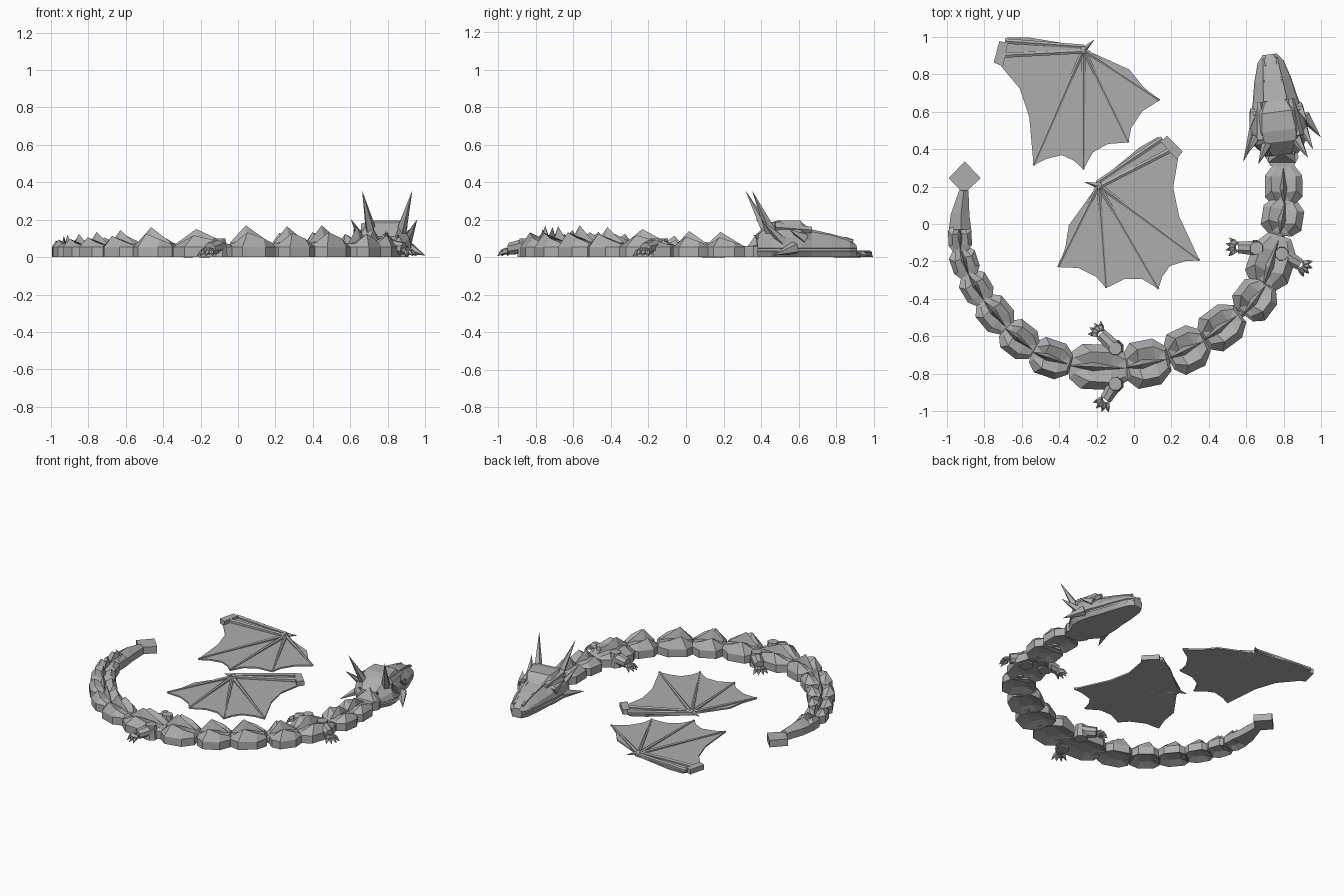
import bpy, bmesh, math
from mathutils import Vector, Matrix

grey = bpy.data.materials.new("stone_grey")
grey.diffuse_color = (0.42, 0.42, 0.42, 1)


def make(name, verts, faces, matrix=None):
    bm = bmesh.new()
    vs = [bm.verts.new(v) for v in verts]
    for f in faces:
        bm.faces.new([vs[i] for i in f])
    bmesh.ops.recalc_face_normals(bm, faces=bm.faces)
    if matrix:
        bm.transform(matrix)
        if matrix.determinant() < 0:
            bmesh.ops.reverse_faces(bm, faces=bm.faces)
    me = bpy.data.meshes.new(name)
    bm.to_mesh(me)
    bm.free()
    me.materials.append(grey)
    ob = bpy.data.objects.new(name, me)
    bpy.context.collection.objects.link(ob)
    return ob


def loft(name, rings, matrix=None):
    n = len(rings[0])
    faces = [(k * n + i, k * n + (i + 1) % n, (k + 1) * n + (i + 1) % n, (k + 1) * n + i)
             for k in range(len(rings) - 1) for i in range(n)]
    faces += [tuple(range(n)), tuple(range((len(rings) - 1) * n, len(rings) * n))]
    return make(name, [v for r in rings for v in r], faces, matrix)


def prism(name, outline, z0, z1, matrix=None):
    return loft(name, [[(x, y, z) for x, y in outline] for z in (z0, z1)], matrix)


def beam(name, a, b, r0, r1, sides=6, matrix=None):
    # tapered rod between two points
    a, b = Vector(a), Vector(b)
    q = (b - a).to_track_quat('Z', 'Y')
    ring = lambda c, r: [c + q @ Vector((r * math.cos(t), r * math.sin(t), 0))
                         for t in [2 * math.pi * (i + .5) / sides for i in range(sides)]]
    return loft(name, [ring(a, r0), ring(b, r1)], matrix)


def frame(x, y, ang):
    return Matrix.Translation((x, y, 0)) @ Matrix.Rotation(ang, 4, 'Z')


# body segments: x, y, length, width, crest height
SEGS = [(.80, .21, .22, .20, .135), (.795, .04, .20, .22, .14), (.735, -.20, .29, .24, .15),
        (.65, -.40, .21, .22, .16), (.47, -.55, .24, .22, .17), (.285, -.67, .22, .24, .165),
        (.07, -.745, .24, .25, .17), (-.185, -.765, .32, .24, .15), (-.44, -.72, .22, .20, .16),
        (-.61, -.62, .20, .19, .145), (-.74, -.485, .20, .18, .135), (-.84, -.345, .18, .16, .125),
        (-.905, -.21, .165, .145, .12), (-.93, -.08, .155, .125, .115)]
OUT = [(.5, -.26), (.5, .26), (.22, .5), (-.3, .5), (-.5, .28), (-.5, -.28), (-.3, -.5), (.22, -.5)]
INN = [(.44, -.18, .75), (.44, .18, .75), (.2, .33, 1.0), (-.15, .33, 1.3),
       (-.42, .18, .75), (-.42, -.18, .75), (-.15, -.33, 1.3), (.2, -.33, 1.0)]
path = [(.79, .40)] + [s[:2] for s in SEGS] + [(-.92, .1)]
for k, (x, y, L, w, h) in enumerate(SEGS):
    p, q = path[k], path[k + 2]
    m = frame(x, y, math.atan2(p[1] - q[1], p[0] - q[0]))
    zs = h * .6
    v = [(u * L, t * w, 0) for u, t in OUT] + [(u * L, t * w, .055) for u, t in OUT]
    v += [(u * L, t * w, z * zs) for u, t, z in INN] + [(.2 * L, 0, zs * .85), (-.2 * L, 0, zs * .85)]
    f = [tuple(range(8))]
    f += [(r + i, r + (i + 1) % 8, r + 8 + (i + 1) % 8, r + 8 + i) for r in (0, 8) for i in range(8)]
    f += [(16, 17, 24), (17, 18, 24), (23, 16, 24), (18, 19, 25, 24),
          (22, 23, 24, 25), (19, 20, 25), (20, 21, 25), (21, 22, 25)]
    seg = make("body_segment", v, f, m)
    # socket recess underneath
    bm = bmesh.new()
    bm.from_mesh(seg.data)
    low = [fc for fc in bm.faces if fc.normal.z < -.9]
    bmesh.ops.inset_individual(bm, faces=low, thickness=w * .33)
    bmesh.ops.translate(bm, verts=low[0].verts, vec=(0, 0, .02))
    bm.to_mesh(seg.data)
    bm.free()
    # crest fin
    make("crest", [(.46 * L, 0, zs * .7), (-.1 * L, .13 * w, zs * .7), (-.48 * L, 0, zs * .75),
                   (-.1 * L, -.13 * w, zs * .7), (-.12 * L, 0, h)],
         [(0, 1, 4), (1, 2, 4), (2, 3, 4), (3, 0, 4), (0, 1, 2, 3)], m)
    # link to the segment ahead
    beam("joint", (.42 * L, 0, .03), (.62 * L, 0, .03), .028, .028, 8, m)

# tail end with arrow plate
tail = [(y, [(-.93 + .02 * (y > .1) - w, y, 0), (-.93 + .02 * (y > .1) - w, y, .05),
             (-.925 + .015 * (y > .1), y, h), (-.93 + .02 * (y > .1) + w, y, .05),
             (-.93 + .02 * (y > .1) + w, y, 0)])
        for y, w, h in ((-.03, .06, .085), (.05, .05, .09), (.18, .025, .07))]
loft("tail", [r for _, r in tail])
prism("tail_tip", [(-.905, .335), (-.82, .245), (-.91, .16), (-.99, .245)], 0, .05)

# neck
prism("neck", [(.73, .31), (.85, .30), (.88, .36), (.86, .44), (.72, .44), (.70, .36)], 0, .06)
make("neck_crest", [(.72, .33, .06), (.86, .33, .06), (.86, .45, .07), (.72, .45, .07), (.79, .38, .13)],
     [(0, 1, 4), (1, 2, 4), (2, 3, 4), (3, 0, 4), (0, 1, 2, 3)])

# head: y is forward in its own frame
H = frame(.775, .5, math.radians(7))
rings = []
for s, w, t, z in [(-.13, .09, .05, .11), (-.06, .145, .085, .18), (0, .155, .09, .195), (.1, .14, .08, .195),
                   (.16, .122, .055, .145), (.27, .10, .045, .125), (.37, .07, .033, .095), (.41, .038, .02, .065)]:
    half = [(w * .85, 0), (w, .03), (w * .92, .034), (w * .92, .046), (w, .05), (w * .93, z * .45 + .02), (t, z)]
    rings.append([(a, s, b) for a, b in half] + [(-a, s, b) for a, b in reversed(half)])
loft("head", rings, H)
for sx in (-1, 1):
    # brow plate, eye, nostril, snout ridge
    beam("brow", (sx * .10, -.04, .16), (sx * .085, .16, .145), .03, .018, 5, H)
    beam("eye", (sx * .085, .10, .11), (sx * .138, .11, .11), .035, .018, 8, H)
    beam("nostril", (sx * .03, .35, .095), (sx * .035, .39, .085), .013, .01, 6, H)
    beam("snout_ridge", (sx * .055, .16, .14), (sx * .035, .36, .095), .013, .01, 4, H)
    # cheek frill
    beam("cheek_spike", (sx * .12, .12, .10), (sx * .155, .03, .15), .03, .001, 4, H)
# horns: base, tip, radius
HORNS = [((.72, .45, .10), (.665, .32, .35), .036), ((.86, .47, .10), (.93, .355, .35), .036),
         ((.67, .49, .08), (.605, .375, .20), .03), ((.90, .52, .08), (.957, .40, .20), .03),
         ((.65, .50, .04), (.585, .335, .01), .036), ((.91, .58, .05), (.998, .465, .01), .036),
         ((.75, .42, .07), (.71, .36, .12), .025), ((.83, .43, .07), (.86, .36, .12), .025)]
for a, b, r in HORNS:
    beam("horn", a, b, r, .001, 5)

# legs: shoulder, ankle
LEGS = [((.655, -.13), (.56, -.125)), ((.79, -.16), (.885, -.215)),
        ((-.10, -.665), (-.175, -.59)), ((-.10, -.855), (-.15, -.935))]
for a, b in LEGS:
    a, b = Vector(a), Vector(b)
    d = (b - a).normalized()
    ang = math.atan2(d.y, d.x)
    beam("thigh", (*a, 0), (*a, .10), .048, .036, 8)
    beam("leg", (*a, .06), (*b, .045), .042, .034, 8)
    for off in (-.75, -.25, .25, .75):
        e = Vector((math.cos(ang + off), math.sin(ang + off)))
        p = b + e * .02
        beam("toe", (*p, .035), (*(p + e * .025), .028), .018, .015, 5)
        beam("claw", (*(p + e * .025), .028), (*(p + e * .052), .006), .014, .001, 5)

# wings: shoulder at the origin
TIPS = [(.406, -.272), (.24, -.497), (0, -.641), (-.267, -.619)]
EDGE = [(0, .016), (-.29, .064), (-.405, .064), (-.44, -.09), (-.34, -.21), (-.29, -.36), TIPS[3],
        (-.20, -.585), (-.115, -.565), (-.05, -.595), TIPS[2], (.05, -.55), (.13, -.505),
        TIPS[1], (.255, -.42), (.315, -.33), TIPS[0], (.32, -.20), (.245, -.107), (.03, -.01)]
S = 1
for m in (Matrix.Translation((-.27, .933, 0)),
          frame(-.19, .208, math.radians(30)) @ Matrix.Scale(-1, 4, (1, 0, 0))):
    prism("wing_membrane", EDGE, 0, .01, m)
    for x, y in TIPS:
        beam("wing_finger", (0, 0, .013), (x, y, .009), .014, .007, 6, m)
    # arm bones and mounting tab
    beam("wing_arm_front", (0, .015, .018), (-.42, .045, .02), .013, .016, 6, m)
    beam("wing_arm_rear", (0, -.01, .018), (-.42, -.03, .02), .013, .016, 6, m)
    prism("wing_arm_plate", [(0, .015), (-.42, .045), (-.42, -.03), (0, -.01)], 0, .018, m)
    prism("wing_tab", [(-.45, .045), (-.405, .035), (-.43, -.09), (-.48, -.07)], 0, .035, m)
    beam("wing_knuckle", (0, 0, 0), (0, 0, .03), .022, .016, 8, m)
    beam("wing_claw", (0, 0, .018), (.056, .05, .01), .018, .001, 5, m)
